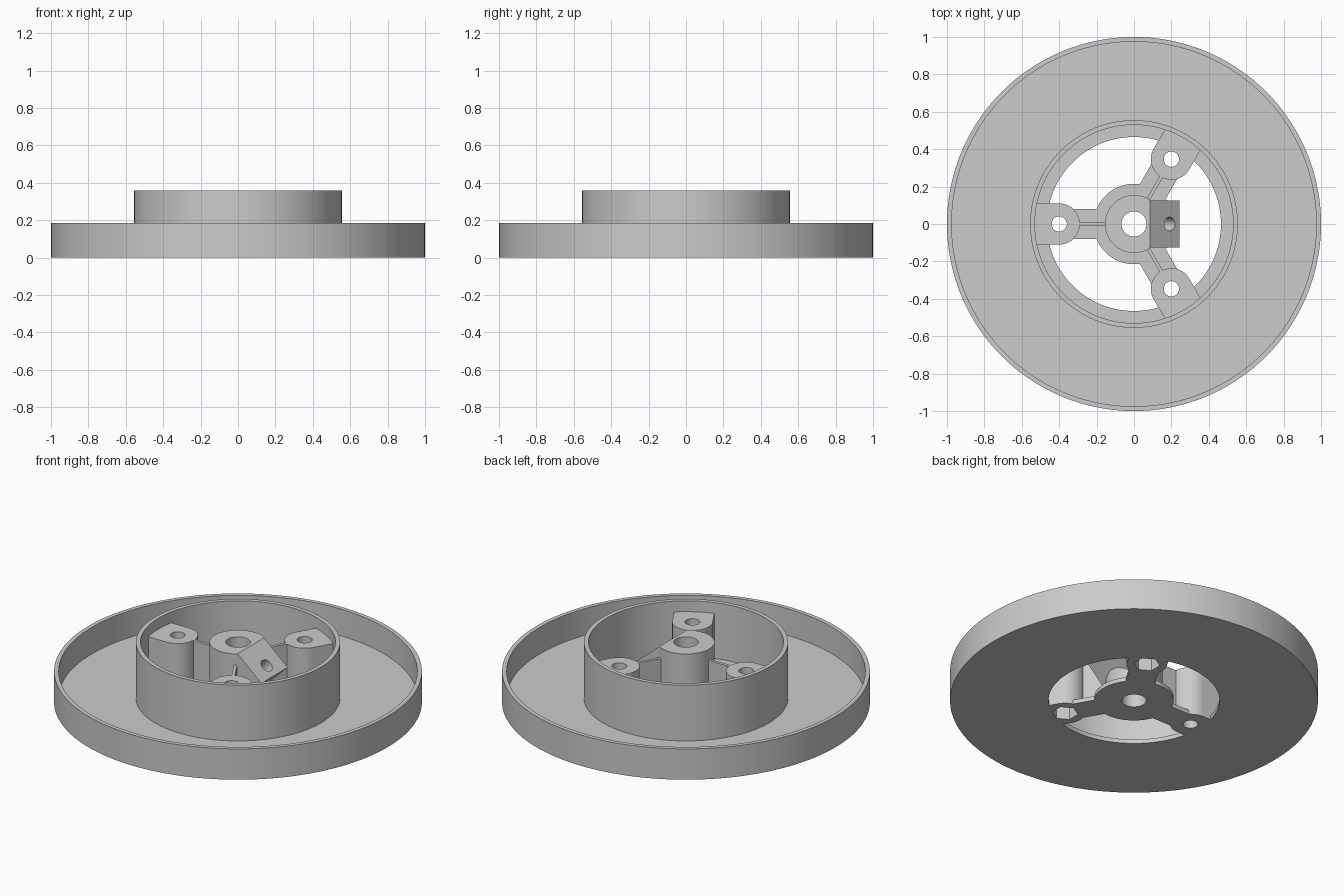
import bpy, bmesh
from math import pi, cos, sin, radians
from mathutils import Matrix, Vector

if "Cube" in bpy.data.objects:
    bpy.data.objects.remove(bpy.data.objects["Cube"])

grey = bpy.data.materials.new("plain_grey")
grey.use_nodes = True
colour = (0.6, 0.6, 0.6, 1)
grey.diffuse_color = colour
grey.node_tree.nodes["Principled BSDF"].inputs["Base Color"].default_value = colour

FLOOR, TOP, BOSS_TOP = 0.025, 0.36, 0.295
ARM_ANGLES = [radians(a) for a in (60, 180, 300)]


def make_object(name, bm):
    bmesh.ops.recalc_face_normals(bm, faces=bm.faces)
    mesh = bpy.data.meshes.new(name)
    bm.to_mesh(mesh)
    bm.free()
    mesh.materials.append(grey)
    obj = bpy.data.objects.new(name, mesh)
    bpy.context.collection.objects.link(obj)
    return obj


def prism(name, outline, z0, z1, matrix=Matrix()):
    """Extrude a flat outline from z0 to z1, then place it."""
    bm = bmesh.new()
    face = bm.faces.new([bm.verts.new((x, y, z0)) for x, y in outline])
    ext = bmesh.ops.extrude_face_region(bm, geom=[face])
    tops = [v for v in ext["geom"] if isinstance(v, bmesh.types.BMVert)]
    bmesh.ops.translate(bm, verts=tops, vec=(0, 0, z1 - z0))
    bm.transform(matrix)
    return make_object(name, bm)


def circle(r, n=64, cx=0, start=0.0, sweep=2 * pi):
    return [(cx + r * cos(start + sweep * i / n), r * sin(start + sweep * i / n))
            for i in range(n)]


def rect(x0, x1, half):
    return [(x0, -half), (x1, -half), (x1, half), (x0, half)]


def lathe(name, profile, steps=144):
    bm = bmesh.new()
    vs = [bm.verts.new((r, 0, z)) for r, z in profile]
    edges = [bm.edges.new((vs[i - 1], vs[i])) for i in range(len(vs))]
    bmesh.ops.spin(bm, geom=vs + edges, cent=(0, 0, 0), axis=(0, 0, 1),
                   angle=2 * pi, steps=steps)
    bmesh.ops.remove_doubles(bm, verts=bm.verts, dist=1e-4)
    return make_object(name, bm)


def combine(target, others, operation):
    """Apply booleans and discard the helper solids."""
    for other in others:
        mod = target.modifiers.new("cut", "BOOLEAN")
        mod.operation, mod.solver, mod.object = operation, "EXACT", other
        deps = bpy.context.evaluated_depsgraph_get()
        mesh = bpy.data.meshes.new_from_object(target.evaluated_get(deps))
        target.modifiers.clear()
        target.data = mesh
        bpy.data.objects.remove(other)


def smooth(obj):
    bpy.ops.object.select_all(action="DESELECT")
    obj.select_set(True)
    bpy.context.view_layer.objects.active = obj
    bpy.ops.object.shade_smooth_by_angle(angle=radians(30))


# Dish with outer rim, floor and raised inner drum
dish = lathe("dish_and_drum", [
    (1, 0), (1, 0.185), (0.975, 0.185), (0.975, FLOOR), (0.555, FLOOR),
    (0.555, TOP), (0.53, TOP), (0.53, FLOOR), (0.465, FLOOR), (0.465, 0)])

# Hub with its base flange
hub = prism("hub_and_arms", circle(0.155, 96), 0, TOP)
solids = [prism("hub_flange", circle(0.215, 96), 0, FLOOR)]

# Angled set-screw block: outline drawn in x and z, extruded along y
side_on = Matrix.Rotation(pi / 2, 4, "X")
solids.append(prism("screw_block",
                    [(0.05, TOP), (0.085, TOP), (0.243, 0.225), (0.09, 0.075), (0.05, 0.075)],
                    -0.125, 0.125, side_on))
cutters = [prism("slope_cutter",
                 [(0.085, TOP), (0.243, 0.225), (0.4, 0.225), (0.4, 0.5), (0.085, 0.5)],
                 -0.14, 0.14, side_on),
           prism("bore", circle(0.067), -0.1, 0.5)]

# Set-screw hole, square to the slope and ending in the bore
slope_normal = Vector((0.135, 0, 0.158)).normalized()
tilt = Matrix.Translation((0.19, 0, 0.27)) @ slope_normal.to_track_quat("Z", "Y").to_matrix().to_4x4()
cutters.append(prism("screw_hole", circle(0.037, 32), -0.24, 0.1, tilt))

# Three arms: flat spoke, upright rib, screw boss with hex nut recess
for angle in ARM_ANGLES:
    turn = Matrix.Rotation(angle, 4, "Z")
    boss = [(0.54, -0.11), (0.54, 0.11)] + circle(0.11, 32, 0.4, pi / 2, pi) + [(0.4, -0.11)]
    solids += [prism("spoke", rect(0.1, 0.4, 0.08), 0, FLOOR, turn),
               prism("rib", rect(0.1, 0.35, 0.009), 0, BOSS_TOP, turn),
               prism("boss", boss, 0, BOSS_TOP, turn)]
    cutters += [prism("boss_hole", circle(0.041, 32, 0.4), -0.1, 0.5, turn),
                prism("nut_recess", circle(0.072, 6, 0.4, pi / 2), -0.1, 0.12, turn)]

combine(hub, solids, "UNION")
combine(hub, cutters, "DIFFERENCE")

for obj in (dish, hub):
    smooth(obj)
